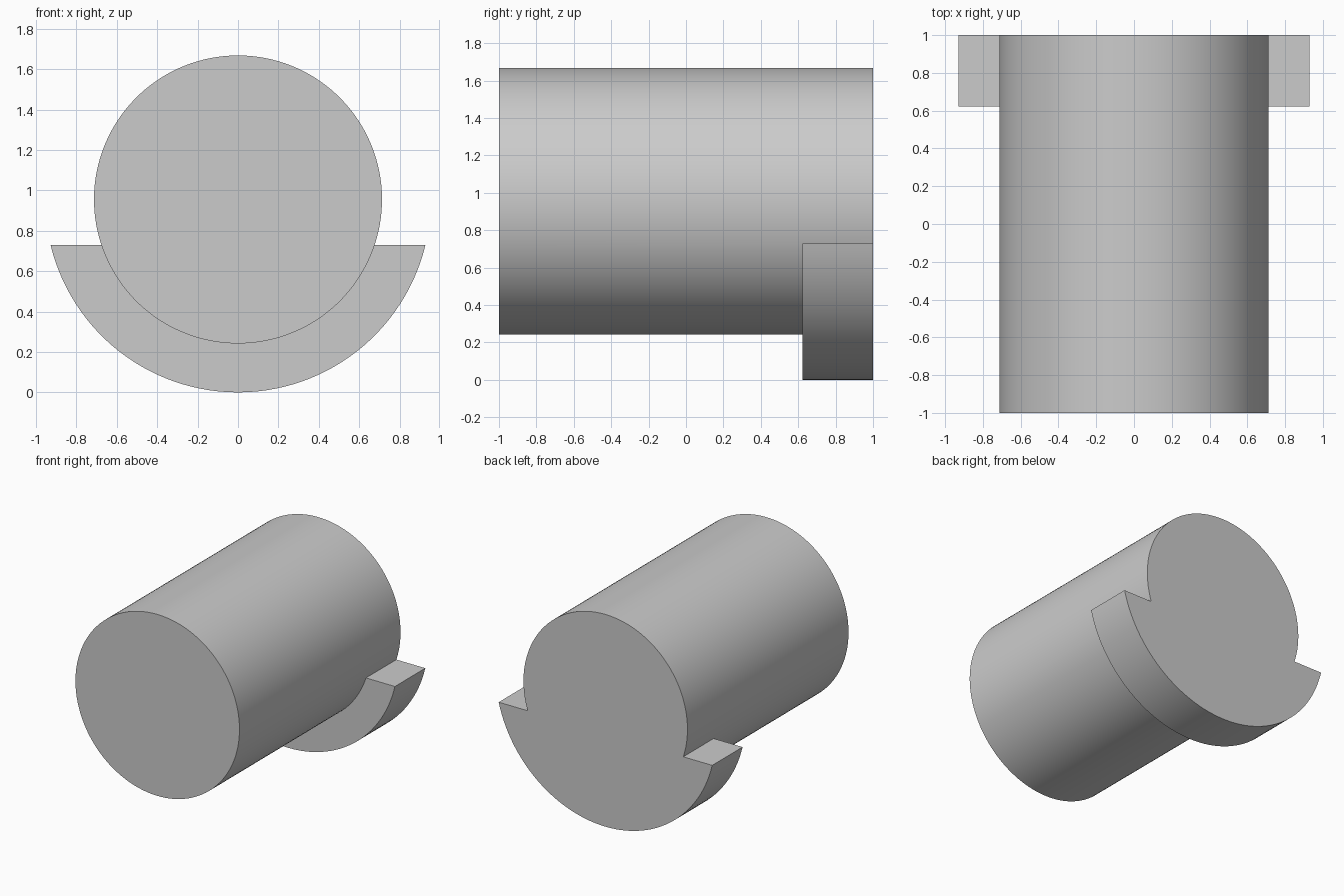
import bpy, bmesh
from math import asin, cos, sin, pi

cube = bpy.data.objects.get("Cube")
if cube:
    bpy.data.objects.remove(cube, do_unlink=True)

AXIS_Z = 0.955      # height of the shared axis
BODY_R = 0.713
FLANGE_R = 0.955
LEDGE_Z = 0.73      # flat top of the flange
FRONT, STEP, BACK = -1.0, 0.623, 1.0

grey = bpy.data.materials.new("plain_grey")
grey.use_nodes = True
colour = (0.6, 0.6, 0.6, 1)
grey.diffuse_color = colour
grey.node_tree.nodes["Principled BSDF"].inputs["Base Color"].default_value = colour

bm = bmesh.new()


def arc(radius, start, end, count, y):
    """Row of vertices along an arc around the axis, at depth y."""
    angles = [start + (end - start) * i / count for i in range(count + 1)]
    return [bm.verts.new((radius * cos(a), y, AXIS_Z + radius * sin(a))) for a in angles]


def bridge(row_a, row_b):
    """Quads between two matching rows."""
    for i in range(len(row_a) - 1):
        bm.faces.new((row_a[i], row_a[i + 1], row_b[i + 1], row_b[i]))


# Round body: upper arc runs the full length, lower arc stops at the flange
dip = asin((LEDGE_Z - AXIS_Z) / BODY_R)
upper = [arc(BODY_R, dip, pi - dip, 80, y) for y in (FRONT, STEP, BACK)]
lower = []
for row in upper[:2]:
    inner = arc(BODY_R, pi - dip, 2 * pi + dip, 56, row[0].co.y)[1:-1]
    lower.append([row[-1]] + inner + [row[0]])
bridge(upper[0], upper[1])
bridge(upper[1], upper[2])
bridge(lower[0], lower[1])
bm.faces.new(upper[0] + lower[0][1:-1])

# Crescent flange around the underside, flush with the back
dip = asin((LEDGE_Z - AXIS_Z) / FLANGE_R)
outer = [arc(FLANGE_R, pi - dip, 2 * pi + dip, 56, y) for y in (STEP, BACK)]
bridge(outer[0], outer[1])
bridge(lower[1], outer[0])
for end, rim in ((0, -1), (-1, 0)):
    bm.faces.new((upper[1][end], upper[2][end], outer[1][rim], outer[0][rim]))
bm.faces.new(upper[2] + outer[1])

bmesh.ops.recalc_face_normals(bm, faces=bm.faces)
mesh = bpy.data.meshes.new("flanged_cylinder")
bm.to_mesh(mesh)
bm.free()
mesh.materials.append(grey)

body = bpy.data.objects.new("flanged_cylinder", mesh)
bpy.context.collection.objects.link(body)
bpy.ops.object.select_all(action="DESELECT")
body.select_set(True)
bpy.context.view_layer.objects.active = body
bpy.ops.object.shade_smooth_by_angle(angle=pi / 6)
